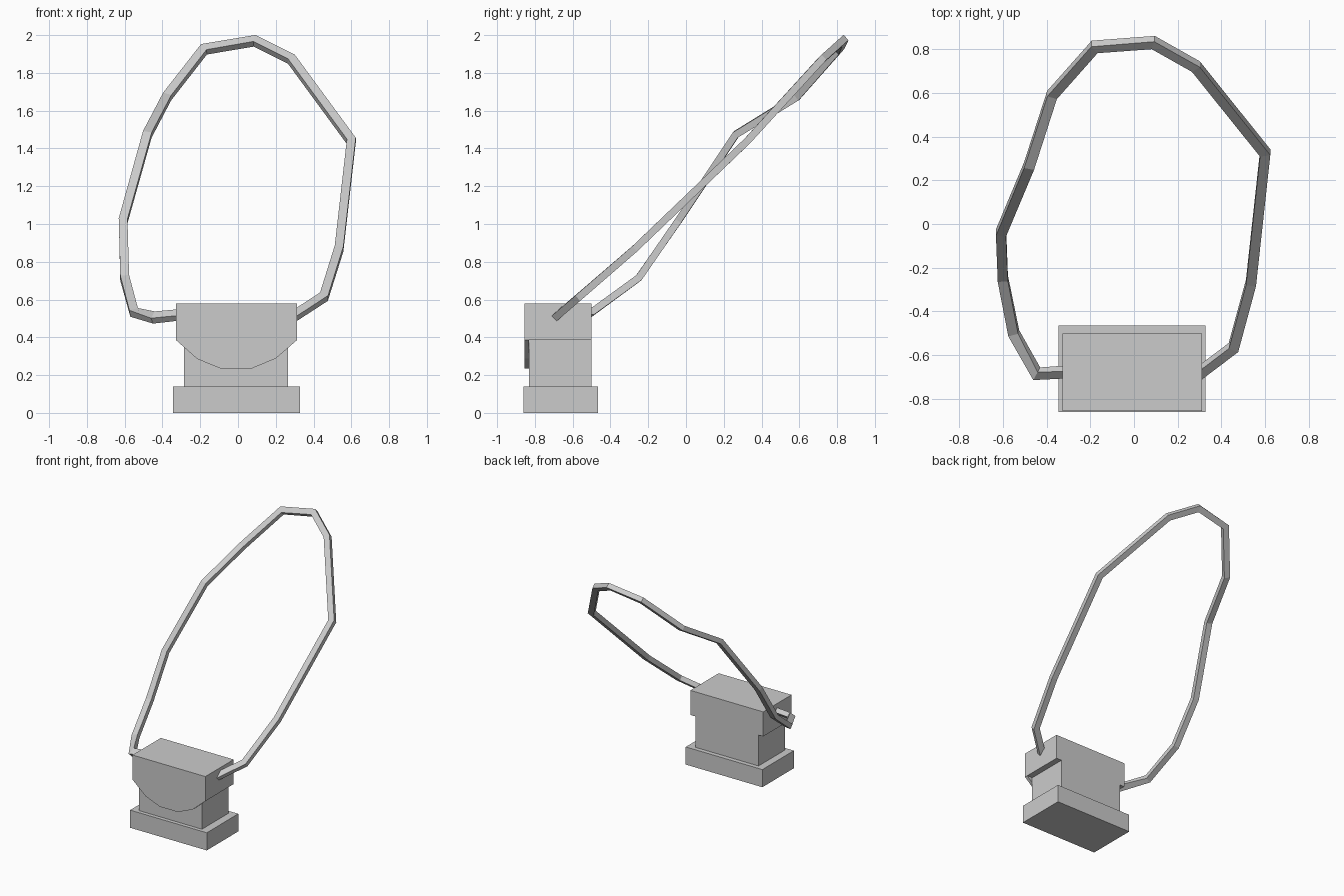
import bpy, bmesh
from mathutils import Vector

if "Cube" in bpy.data.objects:
    bpy.data.objects.remove(bpy.data.objects["Cube"])


def finish(name, bm):
    bmesh.ops.recalc_face_normals(bm, faces=bm.faces)
    mesh = bpy.data.meshes.new(name)
    bm.to_mesh(mesh)
    bm.free()
    obj = bpy.data.objects.new(name, mesh)
    bpy.context.collection.objects.link(obj)
    return obj


def extrude_profile(name, profile, y0, y1):
    """Extrude an x/z outline from y0 to y1."""
    bm = bmesh.new()
    face = bm.faces.new([bm.verts.new((x, y0, z)) for x, z in profile])
    out = bmesh.ops.extrude_face_region(bm, geom=[face])
    verts = [v for v in out["geom"] if isinstance(v, bmesh.types.BMVert)]
    bmesh.ops.translate(bm, verts=verts, vec=(0, y1 - y0, 0))
    return finish(name, bm)


def box(name, x0, x1, y0, y1, z0, z1):
    return extrude_profile(name, [(x0, z0), (x1, z0), (x1, z1), (x0, z1)], y0, y1)


def sweep(name, path, up, width, thick):
    """Sweep a mitred rectangular section along a path."""
    bm = bmesh.new()
    pts = [Vector(p) for p in path]
    rings = []
    for i, p in enumerate(pts):
        a = (p - pts[i - 1]).normalized() if i else None
        b = (pts[i + 1] - p).normalized() if i < len(pts) - 1 else None
        a, b = a or b, b or a
        t = (a + b).normalized()
        n = (up - t * up.dot(t)).normalized()
        r = t.cross(n)
        mitre = 1 / max(t.dot(a), 0.6)
        rings.append([bm.verts.new(p + r * (sr * width * mitre / 2) + n * (sn * thick / 2))
                      for sr, sn in ((-1, -1), (1, -1), (1, 1), (-1, 1))])
    for r0, r1 in zip(rings, rings[1:]):
        for k in range(4):
            m = (k + 1) % 4
            bm.faces.new((r0[k], r0[m], r1[m], r1[k]))
    bm.faces.new(rings[0])
    bm.faces.new(rings[-1])
    return finish(name, bm)


# Block: base plinth, body, wider cap
box("base", -0.345, 0.328, -0.86, -0.465, 0, 0.14)
box("body", -0.287, 0.265, -0.83, -0.50, 0.14, 0.385)
box("cap", -0.328, 0.312, -0.83, -0.50, 0.385, 0.58)

# Front flap with rounded lower edge
extrude_profile("front_flap", [
    (-0.328, 0.58), (-0.328, 0.385), (-0.215, 0.285), (-0.09, 0.234),
    (0.07, 0.234), (0.20, 0.288), (0.312, 0.385), (0.312, 0.58)], -0.855, -0.83)

# Tilted strap loop, both ends sunk into the cap
sweep("strap_loop", [
    (0.27, -0.705, 0.495), (0.455, -0.565, 0.615), (0.535, -0.27, 0.87),
    (0.60, 0.325, 1.44), (0.283, 0.72, 1.872), (0.088, 0.83, 1.97),
    (-0.18, 0.81, 1.925), (-0.375, 0.59, 1.675), (-0.48, 0.265, 1.475),
    (-0.608, -0.04, 1.018), (-0.60, -0.25, 0.715), (-0.55, -0.50, 0.532),
    (-0.445, -0.685, 0.505), (-0.28, -0.675, 0.522)],
    Vector((0, -0.7, 0.7)), 0.046, 0.038)
